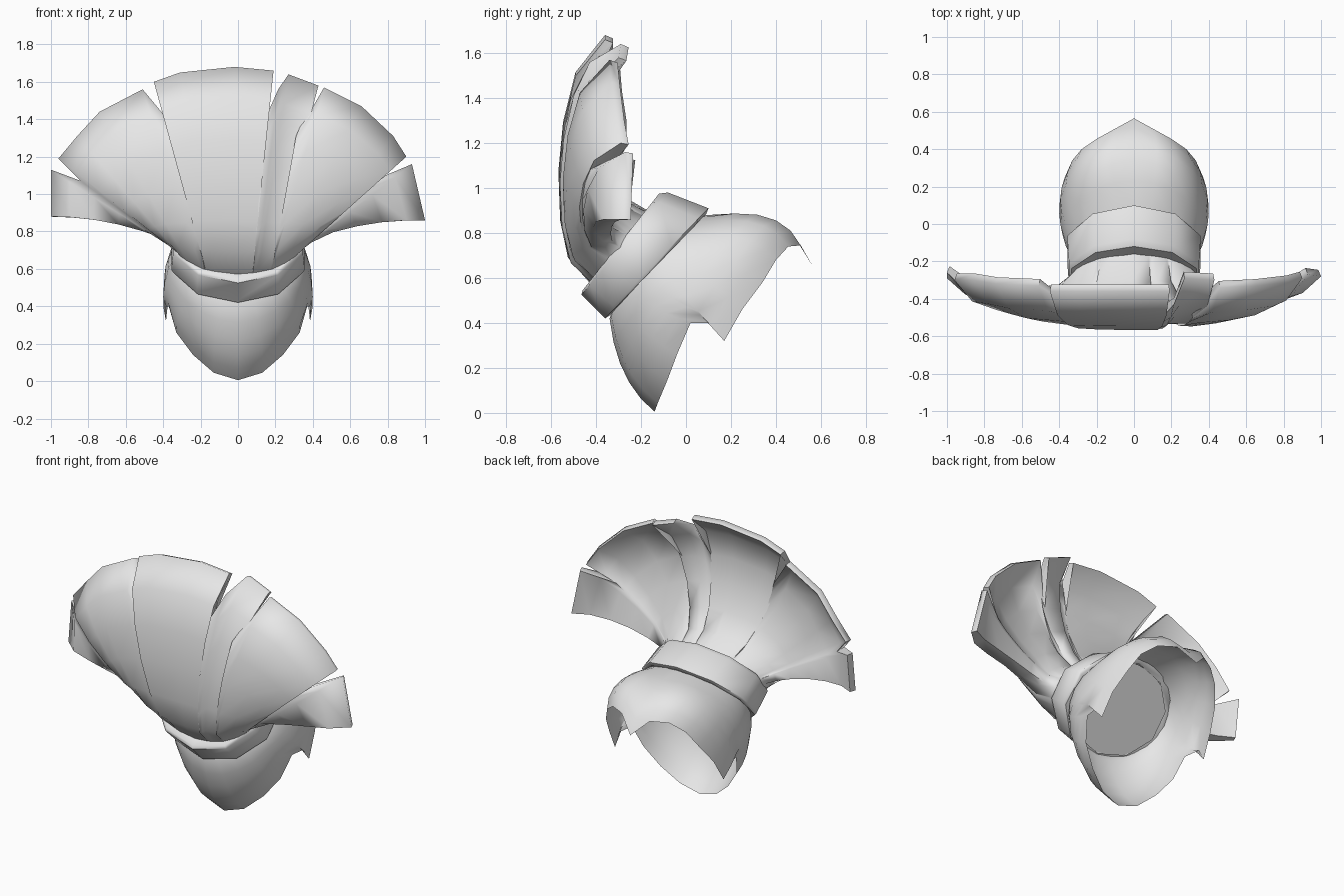
import bpy, bmesh, math
from mathutils import Vector

cube = bpy.data.objects.get("Cube")
if cube:
    bpy.data.objects.remove(cube)

grey = bpy.data.materials.new("plain_grey")
grey.use_nodes = True
grey.diffuse_color = (0.8, 0.8, 0.8, 1)
grey.node_tree.nodes["Principled BSDF"].inputs["Base Color"].default_value = grey.diffuse_color


def ring_point(front, back, width, t):
    """Point on a tilted ellipse; t = 0 is the low front, pi the high back."""
    f, b = Vector((0, *front)), Vector((0, *back))
    p = (f + b) / 2 + (f - b) / 2 * math.cos(t)
    p.x = width * math.sin(t)
    return p


def build(name, columns, closed, angle, caps=False):
    """Skin a grid of point columns into a smooth-shaded object."""
    bm = bmesh.new()
    grid = [[bm.verts.new(p) for p in col] for col in columns]
    count = len(grid)
    for i in range(count if closed else count - 1):
        a, b = grid[i], grid[(i + 1) % count]
        for j in range(len(a) - 1):
            bm.faces.new((a[j], b[j], b[j + 1], a[j + 1]))
    if caps:
        for col in (grid[0], grid[-1]):
            n = len(col)
            for j in range(n // 2 - 1):
                bm.faces.new((col[j], col[j + 1], col[n - 2 - j], col[n - 1 - j]))
    bmesh.ops.remove_doubles(bm, verts=bm.verts[:], dist=0.0005)
    bmesh.ops.recalc_face_normals(bm, faces=bm.faces[:])
    mesh = bpy.data.meshes.new(name)
    bm.to_mesh(mesh)
    bm.free()
    obj = bpy.data.objects.new(name, mesh)
    bpy.context.collection.objects.link(obj)
    mesh.materials.append(grey)
    bpy.ops.object.select_all(action="DESELECT")
    obj.select_set(True)
    bpy.context.view_layer.objects.active = obj
    bpy.ops.object.shade_smooth_by_angle(angle=math.radians(angle))


# Hollow cup with a torn rim, one half of the rim from front tip to back tip
rim = [(0, -.14, .005), (.13, -.125, .045), (.24, -.085, .14), (.33, -.04, .26),
       (.37, .02, .4), (.385, .13, .4), (.385, .17, .32), (.37, .25, .46),
       (.33, .34, .58), (.28, .4, .68), (.2, .455, .74), (.1, .51, .745), (0, .565, .65)]
last = len(rim) - 1
cup = []
for i in range(2 * last):
    k = i if i <= last else 2 * last - i
    side = 1 if i <= last else -1
    t = math.pi * i / last
    start = ring_point((-.34, .42), (.10, .88), .35, t)
    outward = (start - Vector((0, -.12, .65))).normalized()
    end = Vector(rim[k])
    end.x *= side
    c = math.cos(t)
    bulge = .03 - .022 * c + .042 * c * c
    column = [ring_point((-.33, .45), (.05, .88), .33, t)]
    for s in (0, .2, .4, .6, .8, 1):
        column.append(start.lerp(end, s) + outward * bulge * 4 * s * (1 - s))
    cup.append(column)
build("cup", cup, True, 50)

# Faceted band and the disc closing its inside
sections = [((-.33, .44), (.05, .87), .32), ((-.36, .42), (.09, .885), .365),
            ((-.37, .43), (.1, .91), .375), ((-.465, .525), (-.08, .98), .365),
            ((-.46, .545), (-.12, .975), .35), ((-.41, .58), (-.16, .9), .29)]
band = [[ring_point(*s, math.tau * i / 10) for s in sections] for i in range(10)]
build("band", band, True, 50)
disc = [[ring_point((-.34, .45), (.04, .87), w, math.tau * i / 20) if w else
         Vector((0, -.15, .66)) for w in (.33, 0)] for i in range(20)]
build("inner_disc", disc, True, 30)

# Fan outline as x, z, and the y of the outer rim there
outline = [(-1, .88, -.29), (-1, 1.13, -.26), (-.84, 1.07, -.28), (-.96, 1.19, -.3),
           (-.86, 1.31, -.3), (-.74, 1.44, -.32), (-.51, 1.56, -.33), (-.31, 1.32, -.34),
           (-.45, 1.6, -.36), (-.31, 1.65, -.36), (-.02, 1.68, -.36), (.19, 1.66, -.36),
           (.14, 1.39, -.35), (.215, 1.56, -.35), (.27, 1.64, -.29), (.43, 1.58, -.3),
           (.31, 1.31, -.33), (.46, 1.57, -.34), (.66, 1.47, -.33), (.83, 1.31, -.31),
           (.9, 1.2, -.29), (.74, 1.08, -.28), (.93, 1.16, -.27), (1, .86, -.28)]
# Slit roots: how far along the way to the rim each one lies
roots = {2: .8, 7: .73, 12: .76, 13: .95, 16: .73, 21: .72}
middle = Vector((0, -.3, .74))
axis = Vector((0, .74, -.67))
steps = (0, .1, .25, .45, .65, .85, 1)


def sheet(base, end, depth, reach, lift):
    """Bowed column from the neck to the rim, or part way for a slit."""
    points = [base + axis * .07]
    for step in steps:
        s = step * reach
        p = base.lerp(end, step)
        p.y = base.y + (end.y - base.y) * s - depth * math.sqrt(4 * s * (1 - s))
        p.z += lift * 4 * s * (1 - s)
        points.append(p)
    return points


fan = []
for i, (x, z, y) in enumerate(outline):
    t = math.atan2(x, z - .75) * 1.1
    if i in (0, len(outline) - 1):
        t = math.copysign(math.pi / 2, x)
    c = math.cos(t)
    reach = roots.get(i, 1)
    across = Vector((.345 * math.sin(t), 0, 0))
    offset = Vector((0, -.13, -.16)) * c
    tip = Vector((x, y, z))
    inset = (middle - tip).normalized() * .015 * (reach == 1)
    lift = .035 if i in (0, len(outline) - 1) else 0
    front_depth = .12 + .05 * min(1, 2 * c)
    back_depth = .055 + .14 * min(1, 1.3 * c)
    front = sheet(middle + across + offset, tip, front_depth, reach, lift)
    back = sheet(middle + across - offset, tip + inset + Vector((0, .035, 0)),
                 back_depth, reach, lift)
    fan.append(front + back[::-1])
build("fan", fan, False, 75, caps=True)
